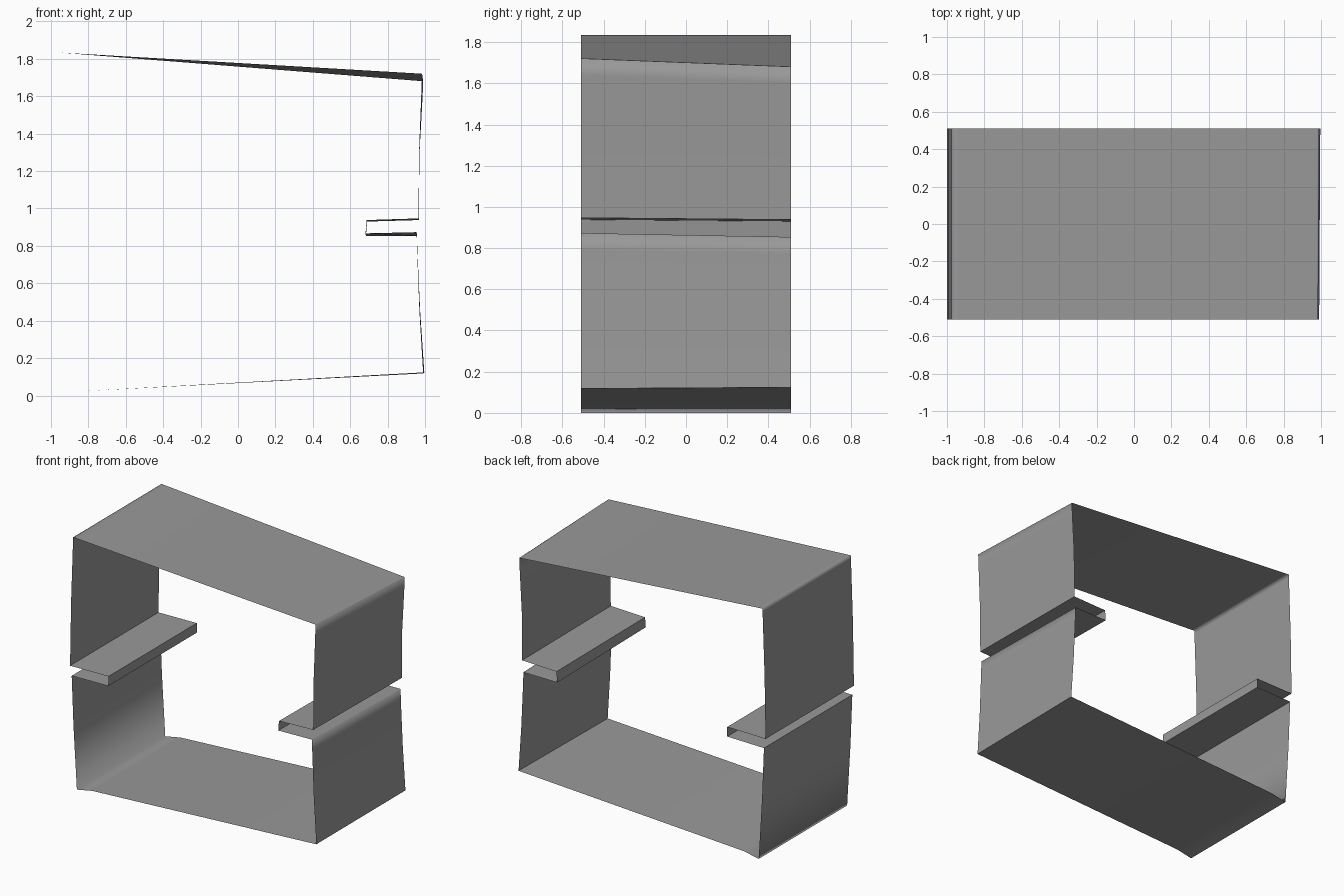
import bpy, bmesh

HALF_DEPTH = 0.51

# Closed sheet profile, clockwise from the front:
# (x front, x back, z front, z back, sharp crease)
PROFILE = [
    # top panel
    (-0.975, -0.975, 1.835, 1.835, False),
    (-0.945, -0.945, 1.833, 1.833, False),
    (0.975, 0.981, 1.721, 1.681, False),
    (0.984, 0.990, 1.72, 1.68, False),
    # upper right wall
    (0.981, 0.987, 1.64, 1.60, False),
    (0.968, 0.970, 1.30, 1.29, False),
    (0.965, 0.967, 0.947, 0.938, True),
    # right inward pocket
    (0.688, 0.690, 0.938, 0.930, True),
    (0.682, 0.684, 0.867, 0.852, True),
    (0.945, 0.947, 0.873, 0.854, False),
    (0.955, 0.957, 0.873, 0.854, False),
    # lower right wall
    (0.957, 0.959, 0.79, 0.775, False),
    (0.970, 0.974, 0.45, 0.45, False),
    (0.990, 0.996, 0.118, 0.124, True),
    # bottom panel
    (-0.82, -0.82, 0.024, 0.024, False),
    (-0.945, -0.945, 0.0, 0.0, False),
    # lower left wall
    (-0.972, -0.972, 0.45, 0.45, False),
    (-0.987, -0.987, 0.82, 0.82, True),
    # left inward pocket
    (-0.69, -0.69, 0.825, 0.825, True),
    (-0.69, -0.69, 0.895, 0.895, True),
    (-1.0, -1.0, 0.89, 0.89, True),
    # upper left wall
    (-0.992, -0.992, 1.35, 1.35, False),
    (-0.976, -0.976, 1.81, 1.81, False),
]

bm = bmesh.new()
front = [bm.verts.new((p[0], -HALF_DEPTH, p[2])) for p in PROFILE]
back = [bm.verts.new((p[1], HALF_DEPTH, p[3])) for p in PROFILE]

# One panel between each pair of neighbouring profile points
for i in range(len(PROFILE)):
    j = (i + 1) % len(PROFILE)
    face = bm.faces.new((front[i], front[j], back[j], back[i]))
    face.smooth = True

# Crisp fold lines; the rest shade smoothly
for i, p in enumerate(PROFILE):
    if p[4]:
        bm.edges.get((front[i], back[i])).smooth = False

mesh = bpy.data.meshes.new("folded_sheet_frame")
bm.to_mesh(mesh)
bm.free()

# Dark grey sheet material
grey = bpy.data.materials.new("dark_grey")
grey.diffuse_color = (0.32, 0.32, 0.32, 1.0)
mesh.materials.append(grey)

frame = bpy.data.objects.new("folded_sheet_frame", mesh)
bpy.context.collection.objects.link(frame)
